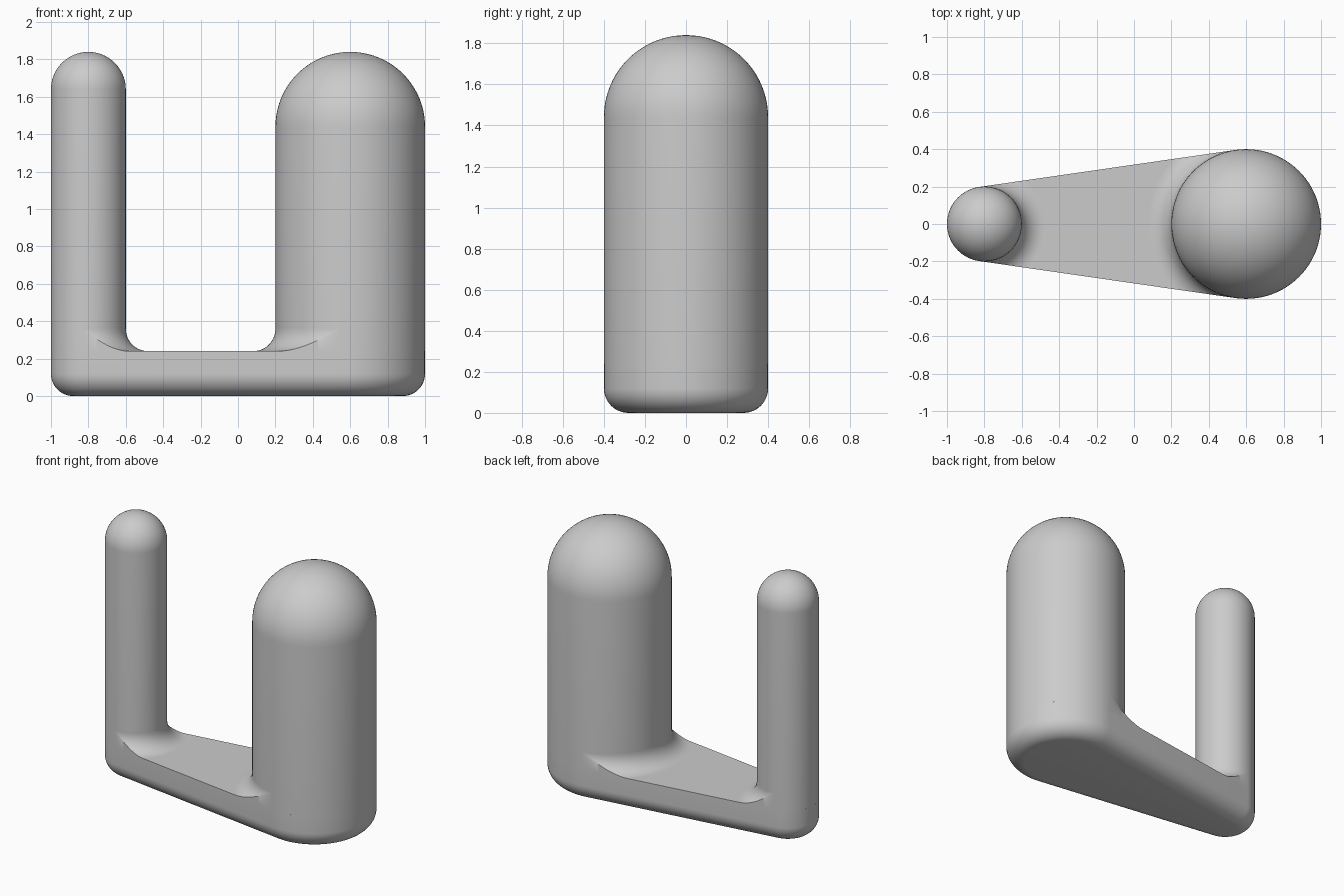
import bpy, bmesh, math

if "Cube" in bpy.data.objects:
    bpy.data.objects.remove(bpy.data.objects["Cube"])

BASE_H, ROUND, BLEND, TOP = 0.24, 0.12, 0.12, 1.84
SMALL, LARGE = (-0.8, 0.2), (0.6, 0.4)      # centre x, radius
PHI = math.acos((SMALL[1] - LARGE[1]) / (LARGE[0] - SMALL[0]))  # tangent direction

grey = bpy.data.materials.new("plain_grey")
grey.diffuse_color = (0.6, 0.6, 0.6, 1)
grey.use_nodes = True
grey.node_tree.nodes["Principled BSDF"].inputs["Base Color"].default_value = grey.diffuse_color


def span(a, b, n):
    return [a + (b - a) * i / n for i in range(n + 1)]


def polar(cx, r, ang, z):
    return (cx + r * math.cos(ang), r * math.sin(ang), z)


def loft(name, rings, caps=True):
    """Bridge closed rings of points into a smooth solid."""
    bm = bmesh.new()
    rows = [[bm.verts.new(p) for p in ring] for ring in rings]
    n = len(rows[0])
    for a, b in zip(rows, rows[1:]):
        for i in range(n):
            j = (i + 1) % n
            bm.faces.new((a[i], a[j], b[j], b[i]))
    if caps:
        bm.faces.new(rows[0])
        bm.faces.new(rows[-1])
    bmesh.ops.remove_doubles(bm, verts=bm.verts, dist=1e-5)
    bmesh.ops.recalc_face_normals(bm, faces=bm.faces)
    mesh = bpy.data.meshes.new(name)
    bm.to_mesh(mesh)
    bm.free()
    mesh.materials.append(grey)
    ob = bpy.data.objects.new(name, mesh)
    bpy.context.collection.objects.link(ob)
    bpy.ops.object.select_all(action='DESELECT')
    ob.select_set(True)
    bpy.context.view_layer.objects.active = ob
    bpy.ops.object.shade_smooth_by_angle(angle=math.radians(30))
    return ob


# Tapered base: two arcs joined by tangents, with a rounded bottom edge
def outline(inset, z):
    return ([polar(LARGE[0], LARGE[1] - inset, a, z) for a in span(-PHI, PHI, 48)] +
            [polar(SMALL[0], SMALL[1] - inset, a, z)
             for a in span(PHI, 2 * math.pi - PHI, 48)])


levels = [(ROUND * (1 - math.sin(t)), ROUND * (1 - math.cos(t)))
          for t in span(0, math.pi / 2, 12)]
loft("base", [outline(i, z) for i, z in levels] + [outline(0, BASE_H)])


# Round posts with domed tops
def post(name, cx, r):
    prof = [(r, BASE_H)] + [(r * math.cos(t), TOP - r + r * math.sin(t))
                            for t in span(0, math.pi / 2, 20)[:-1]] + [(1e-7, TOP)]
    turns = span(0, 2 * math.pi, 96)[:-1]
    loft(name, [[polar(cx, q, a, z) for a in turns] for q, z in prof], caps=False)


# Concave blend at each post foot, trimmed flush with the base sides
def foot_blend(name, cx, r, start, end):
    rings = []
    for a in span(start, end, 96):
        reach = BLEND
        for edge in (PHI, -PHI):
            c = math.cos(a - edge)
            if c > 0:
                reach = min(reach, max(0, r / c - r))
        t_max = math.acos(1 - reach / BLEND)
        ring = [polar(cx, r + BLEND * (1 - math.cos(t)), a,
                      BASE_H + BLEND * (1 - math.sin(t))) for t in span(0, t_max, 14)]
        ring += [polar(cx, r + reach, a, BASE_H), polar(cx, r, a, BASE_H)]
        rings.append(ring)
    loft(name, rings, caps=False)


post("thin_post", *SMALL)
post("thick_post", *LARGE)
foot_blend("thin_post_blend", *SMALL, -PHI, PHI)
foot_blend("thick_post_blend", *LARGE, PHI, 2 * math.pi - PHI)
